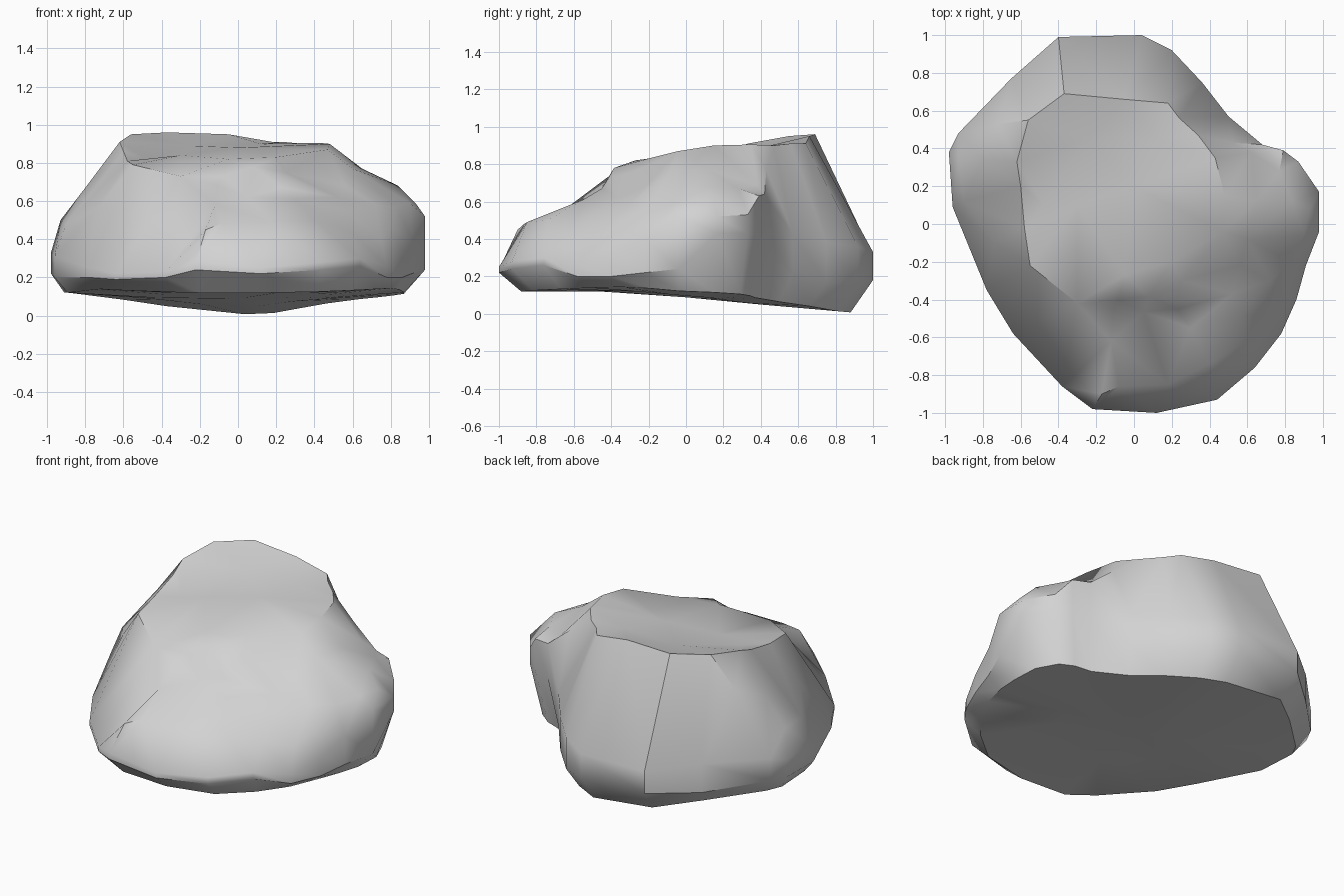
import bpy, bmesh, math
from mathutils import Vector
from mathutils.geometry import delaunay_2d_cdt

if "Cube" in bpy.data.objects:
    bpy.data.objects.remove(bpy.data.objects["Cube"], do_unlink=True)


def make_material(name, color):
    material = bpy.data.materials.new(name)
    material.use_nodes = True
    material.diffuse_color = color
    material.node_tree.nodes["Principled BSDF"].inputs["Base Color"].default_value = color
    return material


# Widest outline of the boulder: x, y, lower rim height, upper rim height
outline = [
    (-.4, .99, .19, .33), (.04, 1, .18, .33), (.2, .92, .16, .36), (.36, .75, .17, .38),
    (.5, .57, .22, .43), (.68, .42, .42, .64), (.79, .39, .43, .63), (.87, .33, .43, .53),
    (.98, .17, .43, .52), (.98, -.04, .24, .52), (.91, -.22, .22, .4), (.86, -.4, .2, .32),
    (.78, -.58, .2, .26), (.64, -.76, .26, .3), (.44, -.93, .24, .28), (.12, -1, .22, .25),
    (-.22, -.98, .24, .28), (-.38, -.86, .2, .23), (-.64, -.58, .19, .22), (-.78, -.35, .2, .25),
    (-.96, .09, .2, .31), (-.98, .38, .22, .33), (-.93, .48, .22, .36), (-.65, .77, .18, .36),
]

# Crease lines over the upper surface
back_ridge = [
    (-.62, .33, .91), (-.56, .55, .95), (-.37, .69, .96), (-.05, .66, .95), (.18, .64, .91),
    (.24, .56, .91), (.34, .47, .9), (.52, .43, .77), (.62, .38, .69),
]
plateau_edge = [(.43, .35, .905), (.48, .15, .9), (.47, -.04, .87), (.2, -.2, .83), (-.05, -.27, .82)]
notch_foot = [(.6, -.08, .77), (.56, -.22, .68), (.52, -.37, .62)]
left_edge = [
    (-.6, .2, .86), (-.58, -.02, .81), (-.55, -.22, .79),
    (-.3, -.42, .73), (-.12, -.62, .58), (-.17, -.9, .45),
]
front_ledge = [(-.08, -.86, .485), (.18, -.85, .49), (.4, -.74, .5), (.6, -.62, .43), (.75, -.5, .4)]
step_foot = [(-.11, -.45, .68), (.05, -.465, .62), (.23, -.45, .67)]
step_top = [(-.08, -.4, .73), (.08, -.385, .78), (.22, -.41, .73)]
creases = [back_ridge, plateau_edge, notch_foot, left_edge, front_ledge, step_foot, step_top]

# Single points: right shoulder, left flank, plateau dips
loose_points = [
    (.65, .12, .77), (.84, .12, .68), (.93, .08, .59), (.9, -.06, .59), (.83, -.2, .57),
    (.72, -.3, .58), (.8, -.38, .46), (.77, .28, .67), (.25, -.3, .75), (.3, -.55, .61), (.57, -.48, .55),
    (-.93, .33, .5), (-.8, .34, .67), (-.72, .53, .76), (-.9, .12, .48), (-.74, -.1, .56),
    (-.48, .1, .82), (-.3, .1, .84), (-.25, .45, .89), (0, .2, .88), (.12, .45, .9),
]


def closed_edges(count):
    return [(i, (i + 1) % count) for i in range(count)]


def bridge(bm, lower, upper):
    for i, j in closed_edges(len(lower)):
        bm.faces.new((lower[i], lower[j], upper[j], upper[i]))


def underside_ring(bm, scale):
    # Level under the front, falling to a shallow keel at the back
    ring = []
    for x, y, low, high in outline:
        x, y = scale * min(x * .93, .87), scale * y * .88
        keel = .1 * abs(x - .12) * max(y, 0)
        height = min(.118, .088 - .1 * y) + .04 * x * x + keel
        ring.append(bm.verts.new((x, y, height)))
    return ring


def build_boulder():
    bm = bmesh.new()
    count = len(outline)

    # Upper surface, triangulated around its crease lines
    points = [(x, y, high) for x, y, low, high in outline]
    edges = closed_edges(count)
    for crease in creases:
        start = len(points)
        points += crease
        edges += [(start + i, start + i + 1) for i in range(len(crease) - 1)]
    points += loose_points
    verts = [bm.verts.new(p) for p in points]
    result = delaunay_2d_cdt([Vector(p[:2]) for p in points], edges, [], 1, 1e-5)
    triangles, sources = result[2], result[3]
    for triangle in triangles:
        bm.faces.new([verts[sources[i][0]] for i in triangle])

    # Rim wall, the undercut below it and the underside
    rim = [bm.verts.new((x, y, low)) for x, y, low, high in outline]
    base = underside_ring(bm, 1)
    inner = underside_ring(bm, .5)
    bridge(bm, rim, verts[:count])
    bridge(bm, base, rim)
    bridge(bm, inner, base)
    center = bm.verts.new((0, 0, .088))
    for i, j in closed_edges(count):
        bm.faces.new((inner[j], inner[i], center))

    bmesh.ops.recalc_face_normals(bm, faces=bm.faces[:])
    mesh = bpy.data.meshes.new("boulder")
    bm.to_mesh(mesh)
    bm.free()
    boulder = bpy.data.objects.new("boulder", mesh)
    bpy.context.collection.objects.link(boulder)
    mesh.materials.append(make_material("stone grey", (.65, .65, .65, 1)))
    return boulder


boulder = build_boulder()
bpy.ops.object.select_all(action="DESELECT")
boulder.select_set(True)
bpy.context.view_layer.objects.active = boulder
bpy.ops.object.shade_smooth_by_angle(angle=math.radians(40))
